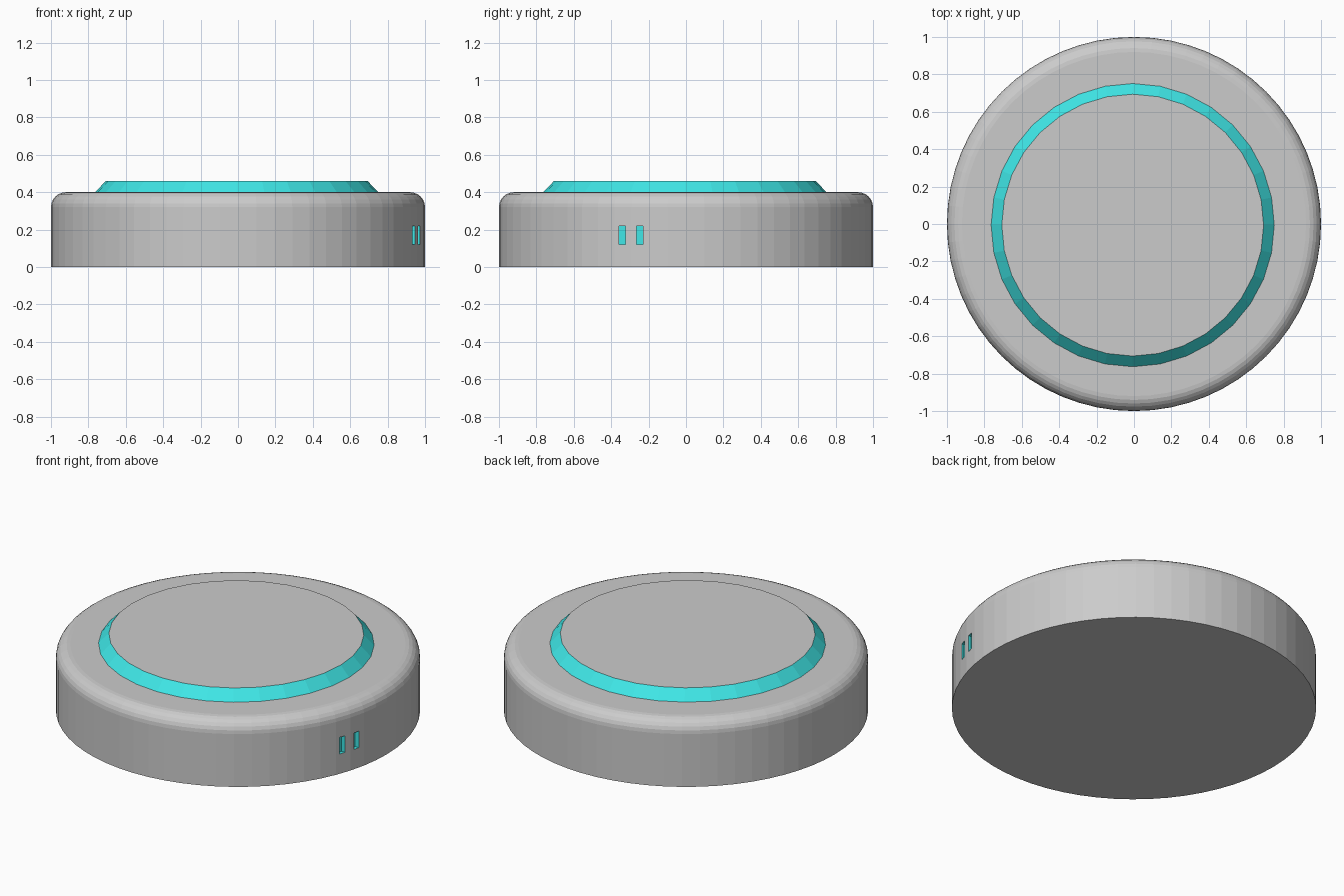
import bpy, bmesh
from math import cos, sin, pi

if "Cube" in bpy.data.objects:
    bpy.data.objects.remove(bpy.data.objects["Cube"])


def material(name, color):
    m = bpy.data.materials.new(name)
    m.diffuse_color = color
    m.use_nodes = True
    m.node_tree.nodes["Principled BSDF"].inputs["Base Color"].default_value = m.diffuse_color
    return m


grey = material("grey", (0.8, 0.8, 0.8, 1))
teal = material("teal", (0.05, 0.8, 0.8, 1))


def lathe(name, profile, sides, mats, centre=(0, 0)):
    """Closed solid from rings of (radius, z), capped at both ends."""
    bm = bmesh.new()
    rings = [[bm.verts.new((centre[0] + r * cos(2 * pi * i / sides),
                            centre[1] + r * sin(2 * pi * i / sides), z))
              for i in range(sides)] for r, z in profile]
    for a, b in zip(rings, rings[1:]):
        for i in range(sides):
            j = (i + 1) % sides
            bm.faces.new((a[i], a[j], b[j], b[i]))
    bm.faces.new(rings[0][::-1])
    bm.faces.new(rings[-1])
    mesh = bpy.data.meshes.new(name)
    bm.to_mesh(mesh)
    bm.free()
    for m in mats:
        mesh.materials.append(m)
    ob = bpy.data.objects.new(name, mesh)
    bpy.context.collection.objects.link(ob)
    return ob


# Round body with a softened top rim
R, H, B = 1.0, 0.4, 0.08
rim = [(R - B + B * cos(a), H - B + B * sin(a))
       for a in (k * pi / 12 for k in range(7))]
body = lathe("body", [(R, 0)] + rim, 64, [grey, teal])

# Raised lid: teal sloping edge, grey top
lid = lathe("raised_lid", [(0.76, 0.395), (0.757, 0.4), (0.70, 0.46)], 32,
            [teal, grey], (-0.007, -0.006))
lid.data.polygons[-1].material_index = 1

# Two shallow teal indicator slots on the right side
for n, (x, y) in enumerate(((0.94, -0.341), (0.967, -0.248))):
    bpy.ops.mesh.primitive_cube_add(size=1, location=(x + 0.03, y, 0.17))
    cutter = bpy.context.object
    cutter.name = f"slot_cutter_{n + 1}"
    cutter.scale = (0.1, 0.035, 0.1)
    cutter.data.materials.append(teal)
    cutter.hide_render = True
    cutter.hide_set(True)
    mod = body.modifiers.new("slot", 'BOOLEAN')
    mod.operation = 'DIFFERENCE'
    mod.solver = 'EXACT'
    mod.material_mode = 'TRANSFER'
    mod.object = cutter
